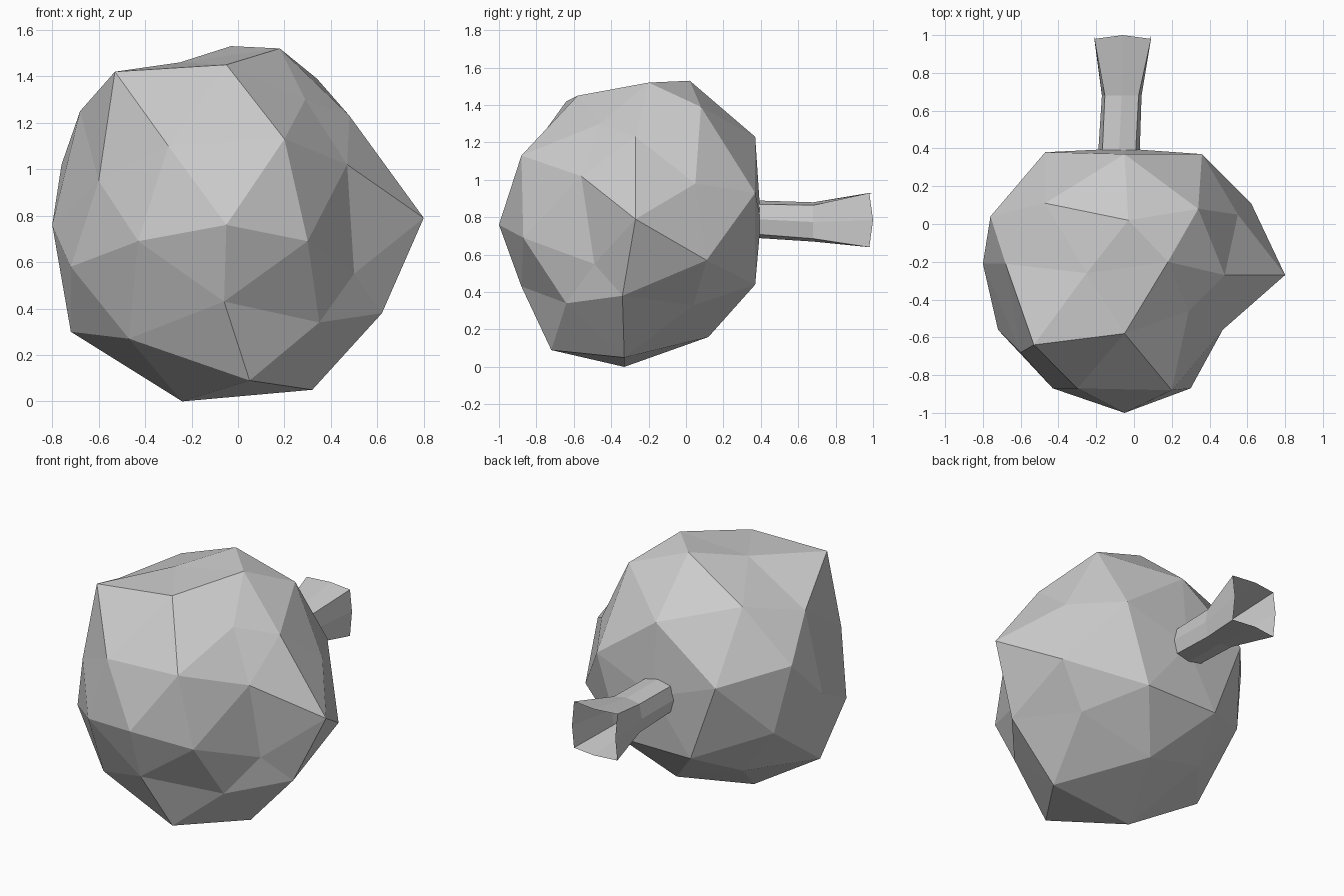
import bpy, bmesh, math

default_cube = bpy.data.objects.get("Cube")
if default_cube:
    bpy.data.objects.remove(default_cube, do_unlink=True)

# One plain grey for everything
grey = bpy.data.materials.new("plain_grey")
grey.use_nodes = True
colour = (0.6, 0.6, 0.6, 1)
grey.diffuse_color = colour
grey.node_tree.nodes["Principled BSDF"].inputs["Base Color"].default_value = colour


def finish(name, bm):
    """Turn a bmesh into a flat shaded, grey object."""
    mesh = bpy.data.meshes.new(name)
    bm.to_mesh(mesh)
    bm.free()
    mesh.materials.append(grey)
    obj = bpy.data.objects.new(name, mesh)
    bpy.context.scene.collection.objects.link(obj)
    return obj


# Lumpy body: rings of corners from front to back, counter-clockwise from +x
front_tip = [(-.05, -1, .76)]
front_cap = [(.2, -.88, 1.13), (-.3, -.87, 1.1), (-.43, -.87, .69),
             (-.06, -.88, .43), (.3, -.87, .69)]
front_ring = [(.47, -.56, 1.02), (.29, -.46, 1.3), (-.05, -.58, 1.45),
              (-.53, -.64, 1.42), (-.6, -.68, .95), (-.72, -.56, .58),
              (-.47, -.66, .27), (.05, -.72, .09), (.35, -.64, .34),
              (.5, -.49, .55)]
middle_ring = [(.8, -.27, .79), (.48, -.27, 1.23), (.18, -.2, 1.52),
               (-.25, -.26, 1.46), (-.68, -.21, 1.25), (-.8, -.21, .76),
               (-.72, -.3, .3), (-.24, -.33, 0), (.32, -.33, .05),
               (.62, -.34, .38)]
back_ring = [(.55, .05, .98), (.34, .08, 1.39), (-.03, .02, 1.53),
             (-.47, .11, 1.34), (-.76, .04, 1.02), (-.68, .1, .6),
             (-.43, .05, .28), (-.02, .12, .16), (.42, .04, .33),
             (.62, .11, .57)]
back_cap = [(.36, .37, .93), (-.05, .37, 1.23), (-.47, .38, .93),
            (-.29, .37, .44), (.2, .37, .44)]
back_tip = [(-.06, .4, .78)]
corners = (front_tip + front_cap + front_ring + middle_ring
           + back_ring + back_cap + back_tip)


def ring_order(vert):
    """Sort sphere corners by ring along the axis, then by angle in the ring."""
    angle = math.atan2(-vert.co.y, vert.co.x) + math.pi / 10 + 0.01
    return round(vert.co.z * 3.6), angle % math.tau


body = bmesh.new()
bmesh.ops.create_icosphere(body, subdivisions=2, radius=1)
for vert, corner in zip(sorted(body.verts, key=ring_order), corners):
    vert.co = corner
bmesh.ops.recalc_face_normals(body, faces=body.faces)
finish("body", body)

# Stem: an open, eight sided tube that flares into a squarer mouth
outline = [(1, 0), (1, 1), (0, 1), (-1, 1), (-1, 0), (-1, -1), (0, -1), (1, -1)]


def stem_ring(bm, y, centre_x, centre_z, half_width, half_height, squareness, bulge=0):
    ring = []
    for x, z in outline:
        is_corner = x and z
        scale = squareness if is_corner else 1
        depth = y if is_corner else y + bulge
        ring.append(bm.verts.new((centre_x + x * half_width * scale, depth,
                                  centre_z + z * half_height * scale)))
    return ring


stem = bmesh.new()
rings = [stem_ring(stem, .37, -.08, .79, .11, .1, .8),
         stem_ring(stem, .68, -.065, .775, .105, .105, .85),
         stem_ring(stem, .98, -.06, .785, .15, .145, 1, bulge=.02)]
for near, far in zip(rings, rings[1:]):
    for i in range(len(outline)):
        j = (i + 1) % len(outline)
        stem.faces.new((near[i], near[j], far[j], far[i]))
bmesh.ops.recalc_face_normals(stem, faces=stem.faces)
finish("stem", stem)
